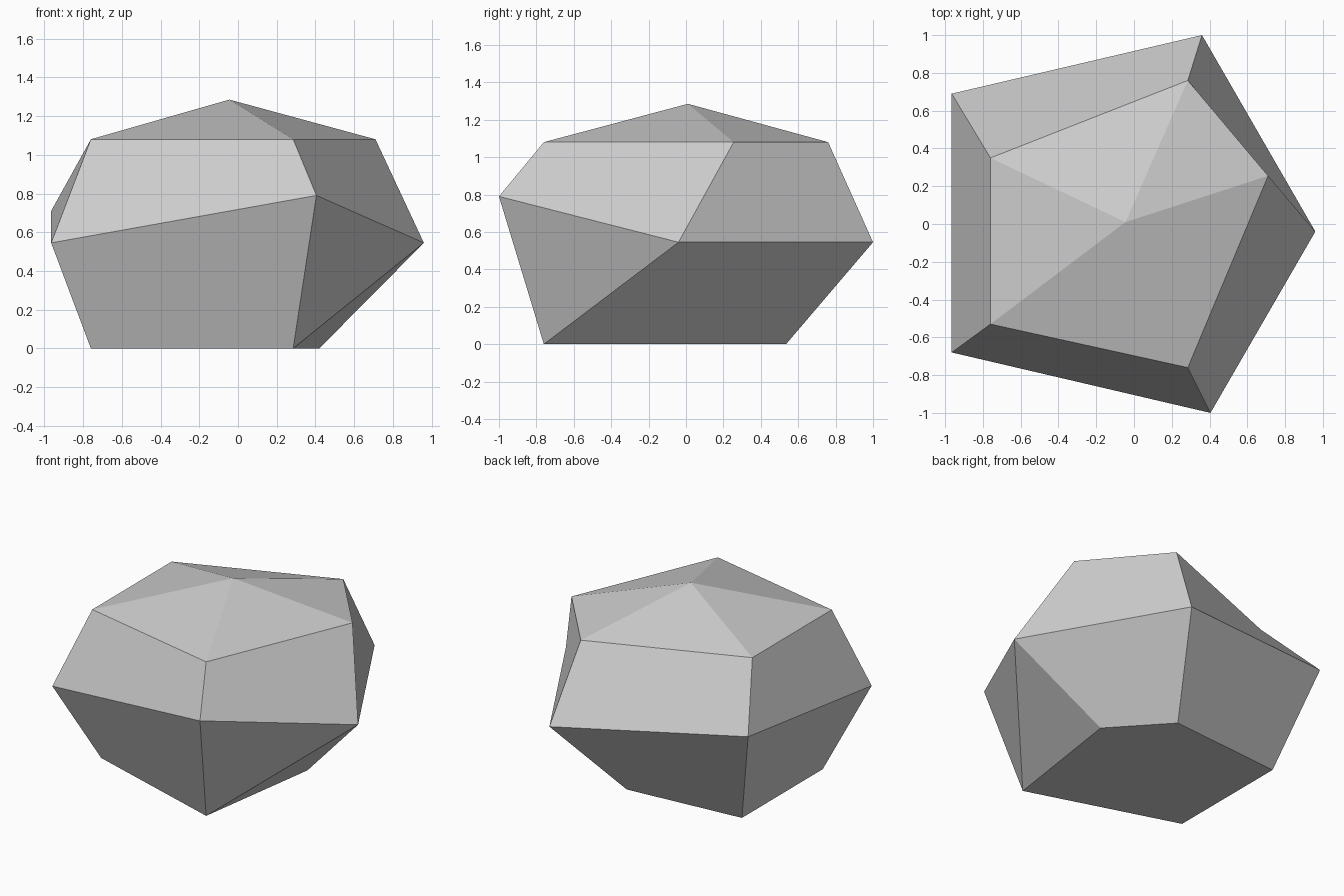
import bpy
import bmesh

cube = bpy.data.objects.get("Cube")
if cube:
    bpy.data.objects.remove(cube, do_unlink=True)


def flat_material(name, colour):
    mat = bpy.data.materials.new(name)
    mat.use_nodes = True
    mat.diffuse_color = colour
    mat.node_tree.nodes["Principled BSDF"].inputs["Base Color"].default_value = colour
    return mat


# Five-sided rings, counter-clockwise from the front corner at -x
base = [(-0.76, -0.43, 0), (0.285, -0.76, 0), (0.42, 0.17, 0),
        (0.085, 0.535, 0), (-0.76, 0.465, 0)]
waist = [(-0.965, -0.68, 0.545), (0.405, -1.0, 0.79), (0.96, -0.04, 0.545),
         (0.36, 1.0, 0.545), (-0.965, 0.69, 0.71)]
shoulder = [(-0.76, -0.53, 1.08), (0.285, -0.76, 1.08), (0.71, 0.255, 1.08),
            (0.285, 0.76, 1.08), (-0.76, 0.35, 1.08)]
peak = (-0.045, 0.01, 1.285)

bm = bmesh.new()
rings = [[bm.verts.new(p) for p in ring] for ring in (base, waist, shoulder)]
tip = bm.verts.new(peak)
sides = len(base)

# Underside
bm.faces.new(reversed(rings[0]))

# Side facets; the twisted lower one is split along its crease
for low, high in zip(rings, rings[1:]):
    for i in range(sides):
        j = (i + 1) % sides
        if low is rings[0] and i == 1:
            bm.faces.new((low[i], low[j], high[j]))
            bm.faces.new((low[i], high[j], high[i]))
        else:
            bm.faces.new((low[i], low[j], high[j], high[i]))

# Shallow faceted cap
for i in range(sides):
    bm.faces.new((rings[2][i], rings[2][(i + 1) % sides], tip))

bmesh.ops.recalc_face_normals(bm, faces=bm.faces)
mesh = bpy.data.meshes.new("rock")
bm.to_mesh(mesh)
bm.free()

rock = bpy.data.objects.new("rock", mesh)
bpy.context.collection.objects.link(rock)
mesh.materials.append(flat_material("stone grey", (0.6, 0.6, 0.6, 1)))
